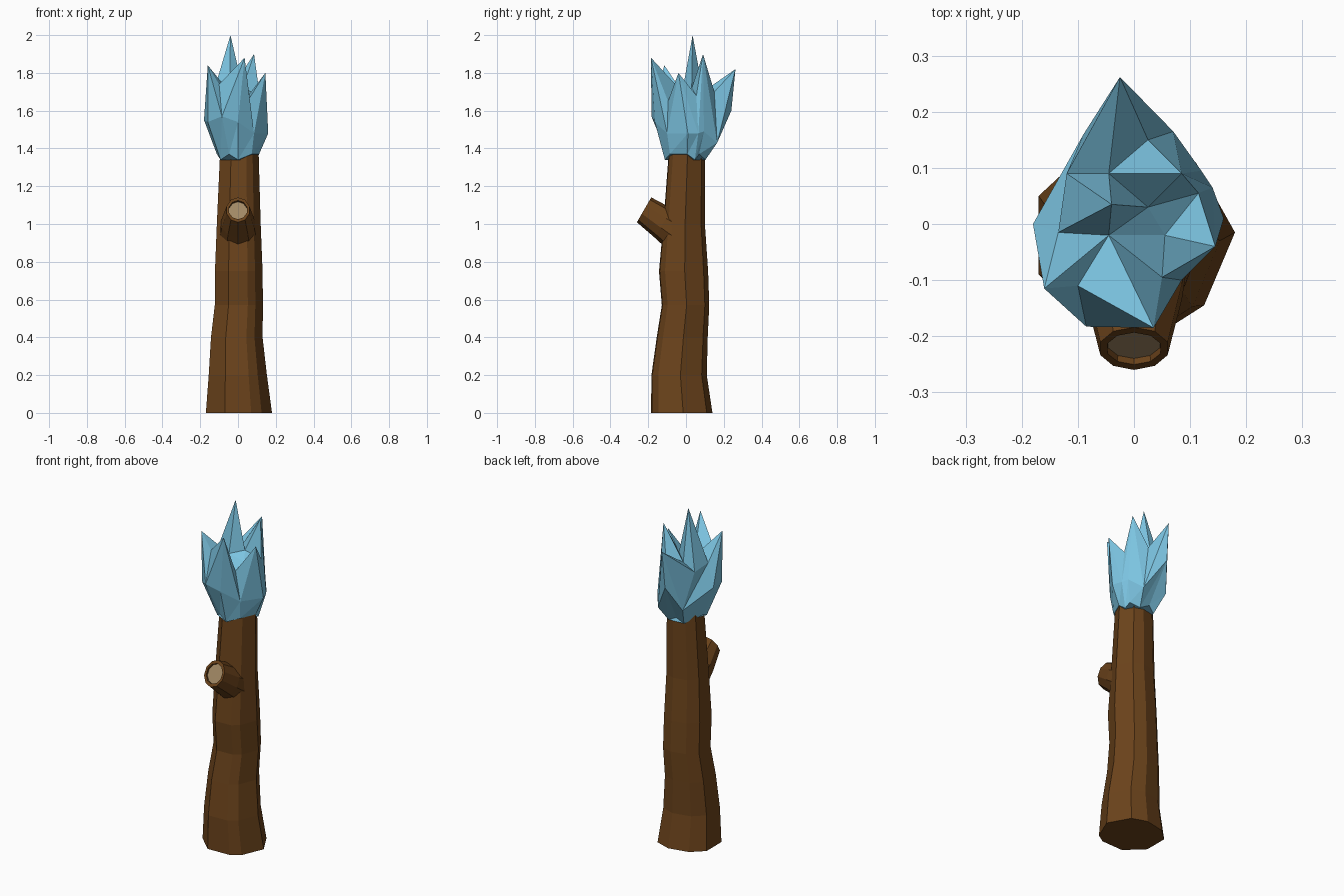
import bpy, math
from mathutils import Vector

if "Cube" in bpy.data.objects:
    bpy.data.objects.remove(bpy.data.objects["Cube"])


def material(name, rgb):
    m = bpy.data.materials.new(name)
    m.diffuse_color = (*rgb, 1)
    m.use_nodes = True
    m.node_tree.nodes["Principled BSDF"].inputs["Base Color"].default_value = m.diffuse_color
    return m


def make(name, verts, faces, mats):
    me = bpy.data.meshes.new(name)
    me.from_pydata([tuple(v) for v in verts], [], faces)
    for m in mats:
        me.materials.append(m)
    ob = bpy.data.objects.new(name, me)
    bpy.context.collection.objects.link(ob)
    return ob


def loft(rings):
    """Flat list of vertices and side quads joining equal rings."""
    n = len(rings[0])
    verts = [v for r in rings for v in r]
    faces = [(k * n + i, k * n + (i + 1) % n, (k + 1) * n + (i + 1) % n, (k + 1) * n + i)
             for k in range(len(rings) - 1) for i in range(n)]
    return verts, faces, n


bark = material("bark", (0.147, 0.056, 0.011))
wood = material("cut_wood", (0.36, 0.25, 0.13))
leaf = material("foliage", (0.2, 0.55, 0.75))

# Trunk: one irregular outline refitted to the bounds of each ring
outline = [(0.18, -0.015), (0.11, 0.11), (0.02, 0.14), (-0.10, 0.115), (-0.17, 0.05),
           (-0.17, -0.09), (-0.07, -0.185), (0.07, -0.18), (0.125, -0.145)]
levels = [(0, -0.17, 0.18, -0.185, 0.14), (0.2, -0.155, 0.153, -0.183, 0.11),
          (0.4, -0.143, 0.13, -0.155, 0.115), (0.57, -0.123, 0.132, -0.128, 0.123),
          (0.75, -0.122, 0.13, -0.143, 0.117), (1.0, -0.112, 0.12, -0.12, 0.10),
          (1.42, -0.093, 0.108, -0.088, 0.10)]
rings = [[(a + (b - a) * (x + 0.17) / 0.35, c + (d - c) * (y + 0.185) / 0.325, z)
          for x, y in outline] for z, a, b, c, d in levels]
v, f, n = loft(rings)
f += [tuple(reversed(range(n))), tuple(range(len(v) - n, len(v)))]
make("trunk", v, f, [bark])

# Sawn branch stub with a slightly recessed pale end
axis = Vector((0, -0.866, 0.5))
up = Vector((0, 0.5, 0.866))
side = Vector((1, 0, 0))
tip = Vector((0, -0.222, 1.075))


def stub_ring(centre, rx, ry, n=10):
    return [centre + side * rx * math.cos(2 * math.pi * (i + 0.5) / n)
            + up * ry * math.sin(2 * math.pi * (i + 0.5) / n) for i in range(n)]


v, f, n = loft([stub_ring(Vector((0, -0.055, 0.965)), 0.10, 0.105),
                stub_ring(Vector((0, -0.12, 1.005)), 0.09, 0.09),
                stub_ring(tip, 0.063, 0.076),
                stub_ring(tip, 0.05, 0.057),
                stub_ring(tip - axis * 0.012, 0.049, 0.056)])
f += [tuple(reversed(range(n))), tuple(range(len(v) - n, len(v)))]
stub = make("branch_stub", v, f, [bark, wood])
stub.data.polygons[len(f) - 1].material_index = 1

# Foliage crown: rim of spike tips and valleys, inner floor, centre spike
rim = [(0.145, -0.04, 1.80), (0.115, 0.055, 1.68), (0.085, 0.09, 1.90), (0.025, 0.15, 1.70),
       (-0.025, 0.262, 1.82), (-0.12, 0.09, 1.66), (-0.135, -0.015, 1.68),
       (-0.16, -0.115, 1.84), (-0.10, -0.11, 1.74), (0.035, -0.185, 1.88), (0.05, -0.095, 1.65)]
inner = [(-0.045, -0.02, 1.70), (0.025, 0.03, 1.72), (-0.045, 0.09, 1.70),
         (-0.04, 0.035, 2.0), (0.055, -0.02, 1.68)]
belly = [(0.16, 0.01, 1.48), (0.14, 0.065, 1.48), (0.12, 0.095, 1.49), (0.07, 0.165, 1.43),
         (-0.03, 0.24, 1.60), (-0.09, 0.16, 1.45), (-0.18, 0.0, 1.55), (-0.16, -0.11, 1.54),
         (-0.085, -0.183, 1.57), (0.0, -0.165, 1.54), (0.085, -0.10, 1.48)]
n = len(rim)
hem = []
for i, (x, y, z) in enumerate(belly):
    s = 0.112 / math.hypot(x, y)
    hem.append((x * s, y * s, 1.34 if i % 2 else 1.37))
verts = rim + inner + belly + hem
faces = [(10, 0, 15), (0, 1, 15), (15, 1, 12), (1, 2, 12), (2, 3, 13), (2, 13, 12),
         (3, 4, 13), (4, 5, 13), (13, 5, 14), (5, 6, 14), (6, 11, 14), (11, 12, 14),
         (12, 13, 14), (6, 7, 11), (7, 8, 11), (8, 9, 11), (9, 10, 11), (10, 15, 11),
         (15, 12, 11)]
b, h = n + 5, 2 * n + 5
tips = {0, 2, 4, 7, 9}
for i in range(n):
    j = (i + 1) % n
    if i in tips:
        faces += [(b + i, b + j, i), (b + j, j, i)]
    else:
        faces += [(b + i, b + j, j), (b + i, j, i)]
    faces += [(h + i, h + j, b + j), (h + i, b + j, b + i)]
faces.append(tuple(reversed(range(h, h + n))))
make("foliage_crown", verts, faces, [leaf])
